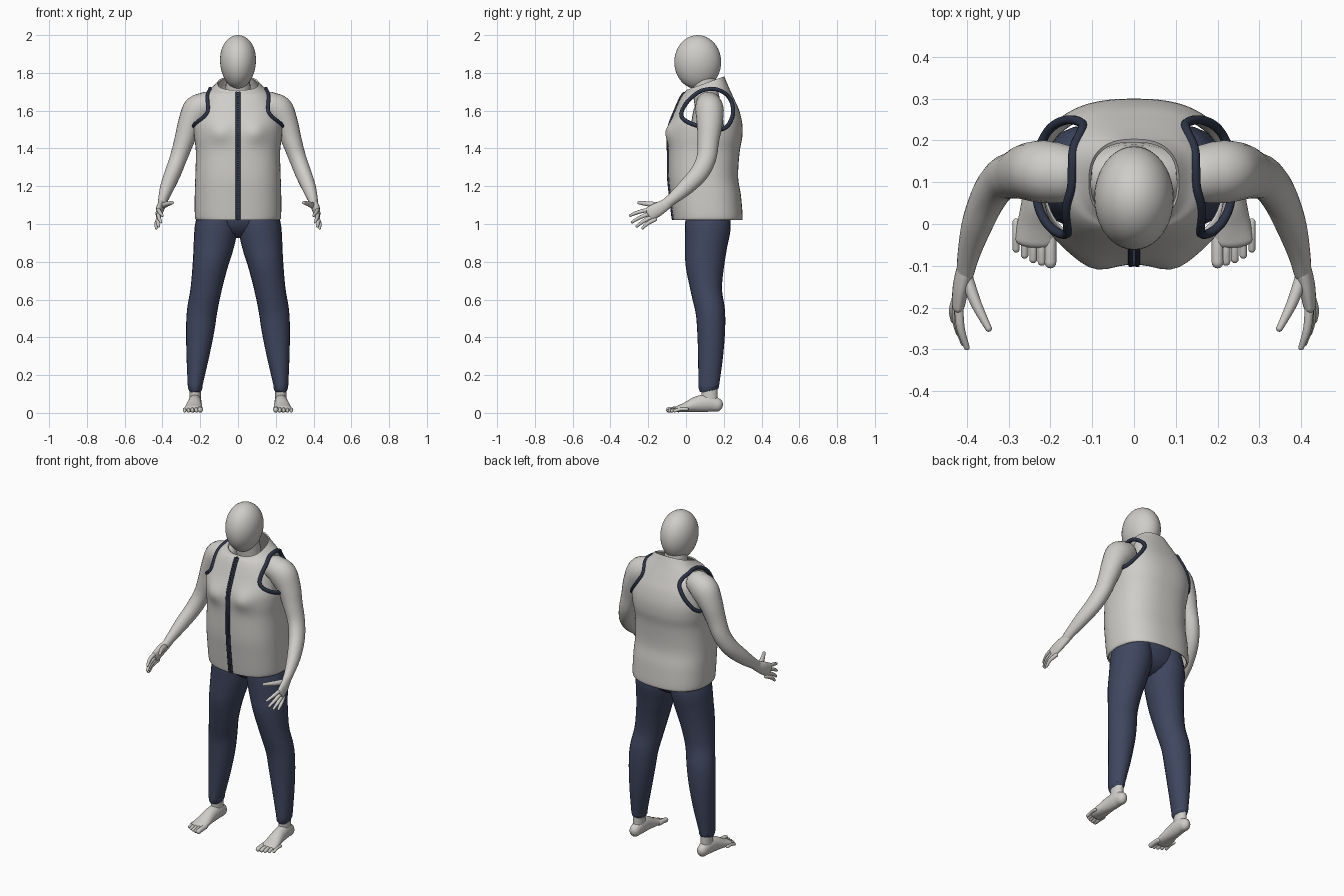
import bpy, bmesh, math
from mathutils import Vector
from mathutils.bvhtree import BVHTree

if "Cube" in bpy.data.objects:
    bpy.data.objects.remove(bpy.data.objects["Cube"], do_unlink=True)


def material(name, rgb):
    m = bpy.data.materials.new(name)
    m.use_nodes = True
    m.diffuse_color = (*rgb, 1)
    m.node_tree.nodes["Principled BSDF"].inputs["Base Color"].default_value = (*rgb, 1)
    return m


grey = material("light grey", (0.62, 0.61, 0.585))
navy = material("trouser navy", (0.05, 0.062, 0.115))
dark = material("piping navy", (0.025, 0.033, 0.06))


def smooth(rows, steps, closed=False):
    """Catmull-Rom interpolation through rows of numbers."""
    n = len(rows)
    pick = (lambda i: rows[i % n]) if closed else (lambda i: rows[max(0, min(n - 1, i))])
    out = []
    for i in range(n if closed else n - 1):
        for s in range(steps):
            t = s / steps
            out.append([0.5 * (2 * b + (c - a) * t + (2 * a - 5 * b + 4 * c - d) * t * t
                               + (3 * b - a - 3 * c + d) * t ** 3)
                        for a, b, c, d in zip(pick(i - 1), pick(i), pick(i + 1), pick(i + 2))])
    return out if closed else out + [list(rows[-1])]


def shade(ob):
    bpy.ops.object.select_all(action='DESELECT')
    ob.select_set(True)
    bpy.context.view_layer.objects.active = ob
    bpy.ops.object.shade_smooth_by_angle(angle=math.radians(50))
    return ob


def finish(name, bm, mat):
    bmesh.ops.recalc_face_normals(bm, faces=bm.faces)
    me = bpy.data.meshes.new(name)
    bm.to_mesh(me)
    bm.free()
    me.materials.append(mat)
    ob = bpy.data.objects.new(name, me)
    bpy.context.collection.objects.link(ob)
    return shade(ob)


def skin(bm, rings):
    for a, b in zip(rings, rings[1:]):
        for i in range(len(a)):
            j = (i + 1) % len(a)
            bm.faces.new((a[i], a[j], b[j], b[i]))


def tube(bm, rows, side=1, seg=24, steps=5):
    """Round-ended limb through rows of x, y, z, width radius, depth radius."""
    pts = smooth(rows, steps)
    pos = [Vector((p[0] * side, p[1], p[2])) for p in pts]
    frames = []
    for i, p in enumerate(pts):
        t = (pos[min(i + 1, len(pos) - 1)] - pos[max(i - 1, 0)]).normalized()
        frames.append((pos[i], t, p[3], p[4]))
    caps = [math.radians(a) for a in (85, 65, 45, 22)]

    def cap(f, sign):
        r = min(f[2], f[3])
        return [(f[0] + f[1] * sign * r * math.sin(a), f[1], f[2] * math.cos(a), f[3] * math.cos(a))
                for a in caps]
    frames = cap(frames[0], -1) + frames + cap(frames[-1], 1)[::-1]
    rings = []
    for c, t, ra, rb in frames:
        u = (Vector((1, 0, 0)) - t * t.x).normalized()
        v = t.cross(u)
        rings.append([bm.verts.new(c + u * ra * math.cos(a) + v * rb * math.sin(a))
                      for a in (2 * math.pi * k / seg for k in range(seg))])
    skin(bm, rings)
    bm.faces.new(rings[0])
    bm.faces.new(rings[-1])


def limb(name, mat, tubes, side=1):
    bm = bmesh.new()
    for rows in tubes:
        tube(bm, rows, side)
    return finish(name, bm, mat)


def cord(name, pts, radius, mat, cyclic=False):
    cu = bpy.data.curves.new(name, 'CURVE')
    cu.dimensions = '3D'
    cu.bevel_depth = radius
    cu.bevel_resolution = 3
    cu.use_fill_caps = True
    sp = cu.splines.new('POLY')
    sp.points.add(len(pts) - 1)
    for q, p in zip(sp.points, pts):
        q.co = (*p, 1)
    sp.use_cyclic_u = cyclic
    cu.materials.append(mat)
    ob = bpy.data.objects.new(name, cu)
    bpy.context.collection.objects.link(ob)
    bpy.ops.object.select_all(action='DESELECT')
    ob.select_set(True)
    bpy.context.view_layer.objects.active = ob
    bpy.ops.object.convert(target='MESH')
    return shade(bpy.context.view_layer.objects.active)


# Head: an egg, a little narrower at the chin
bm = bmesh.new()
bmesh.ops.create_uvsphere(bm, u_segments=40, v_segments=24, radius=1)
for v in bm.verts:
    x, y, z = v.co
    v.co = (x * 0.095 * (1 + 0.08 * z), 0.062 + y * 0.124, 1.857 + z * 0.143)
finish("head", bm, grey)

# Neck and the torso under the vest
limb("neck", grey, [[(0, .12, 1.6, .075, .07), (0, .09, 1.78, .062, .065)]])
limb("torso", grey, [[(0, .11, 1.12, .17, .11), (0, .11, 1.4, .17, .1), (0, .115, 1.58, .15, .08)]])

# Vest shell: z, half width, front y, back y, tilt of the ring
vest_rows = [(1.02, .218, -.066, .296, 0), (1.04, .228, -.07, .3, 0), (1.15, .229, -.083, .291, 0),
             (1.25, .226, -.093, .276, 0), (1.38, .223, -.094, .284, 0), (1.46, .232, -.094, .298, 0),
             (1.53, .235, -.085, .298, 0), (1.6, .218, -.058, .282, 0), (1.66, .19, -.032, .256, 0),
             (1.7, .162, -.016, .232, .1), (1.725, .13, -.005, .215, .24), (1.745, .108, 0, .203, .36)]
bm = bmesh.new()
rings = []
for z, ax, yf, yb, tilt in smooth(vest_rows, 5):
    ring, cy, ay = [], (yf + yb) / 2, (yb - yf) / 2
    for k in range(64):
        c, s = math.cos(math.tau * k / 64), math.sin(math.tau * k / 64)
        x = ax * math.copysign(abs(c) ** 0.8, c)
        y = cy + ay * math.copysign(abs(s) ** 0.8, s)
        if s < 0:  # bust
            y -= 0.024 * math.exp(-((abs(x) - .095) / .06) ** 2 - ((z - 1.485) / .055) ** 2)
        ring.append(bm.verts.new((x, y, z + tilt * (y - cy))))
    rings.append(ring)
skin(bm, rings)
bmesh.ops.recalc_face_normals(bm, faces=bm.faces)
surface = BVHTree.FromBMesh(bm)
vest = finish("vest", bm, grey)

# Armholes cut straight through both sides
armhole = smooth([(.13, 1.715), (.07, 1.7), (.01, 1.65), (-.025, 1.585), (0, 1.545), (.08, 1.515),
                  (.17, 1.5), (.22, 1.52), (.248, 1.58), (.243, 1.64), (.215, 1.685), (.17, 1.71)],
                 5, closed=True)
bm = bmesh.new()
ends = [[bm.verts.new((x, y, z)) for y, z in armhole] for x in (-.5, .5)]
skin(bm, ends)
for e in ends:
    bm.faces.new(e)
cutter = finish("armhole_cutter", bm, grey)
cutter.hide_render = True
solid = vest.modifiers.new("thickness", 'SOLIDIFY')
solid.thickness = 0.008
solid.offset = -1
cut = vest.modifiers.new("armholes", 'BOOLEAN')
cut.operation = 'DIFFERENCE'
cut.solver = 'EXACT'
cut.object = cutter
bpy.context.view_layer.objects.active = vest
for m in ("thickness", "armholes"):
    bpy.ops.object.modifier_apply(modifier=m)
bpy.data.objects.remove(cutter, do_unlink=True)
shade(vest)

# Zip down the front: two tapes with teeth between them
front = []
for i in range(60):
    hit = surface.ray_cast(Vector((0, -1, 1.024 + i * 0.0114)), Vector((0, 1, 0)))[0]
    if hit:
        front.append(hit)
for n, x in (("left", .008), ("right", -.008)):
    cord(n + "_zip_tape", [p + Vector((x, -.002, 0)) for p in front], .006, dark)
bm = bmesh.new()
for p in front:
    made = bmesh.ops.create_cube(bm, size=1)["verts"]
    for v in made:
        v.co = Vector((v.co.x * .008, v.co.y * .012, v.co.z * .006)) + p
finish("zip_teeth", bm, navy)

# Hips joining the trouser legs
limb("trouser_hips", navy, [[(0, .117, 1.04, .2, .115), (0, .117, 1.1, .2, .115)]])

for label, side in (("left", 1), ("right", -1)):
    # Armhole piping laid on the vest surface
    hits = [surface.ray_cast(Vector((side, y, z)), Vector((-side, 0, 0)))[0] for y, z in armhole]
    cord(label + "_armhole_piping", [h for h in hits if h], .011, dark, True)

    # Arm
    limb(label + "_arm", grey, [[
        (.17, .12, 1.63, .07, .07), (.215, .125, 1.6, .08, .075), (.255, .125, 1.53, .064, .068),
        (.285, .118, 1.44, .053, .057), (.315, .108, 1.35, .046, .052), (.345, .07, 1.27, .043, .049),
        (.375, 0, 1.195, .037, .042), (.395, -.07, 1.135, .027, .031),
        (.403, -.115, 1.1, .021, .027)]], side)

    # Hand: palm, four fingers and thumb
    parts = [[(.4, -.095, 1.11, .021, .027), (.413, -.145, 1.08, .02, .036), (.42, -.19, 1.055, .016, .038)]]
    tips = [(.4, -.295, 1.045), (.408, -.285, 1.01), (.42, -.26, .988), (.432, -.23, .978)]
    for i, (x, y, z) in enumerate(tips):
        base = Vector((.42, -.185 + .007 * i, 1.078 - .018 * i))
        mid = base.lerp(Vector((x, y, z)), .55) + Vector((.006, -.003, .004))
        parts.append([(*base, .011, .011), (*mid, .01, .01), (x, y, z, .007, .007)])
    parts.append([(.402, -.125, 1.095, .016, .018), (.378, -.19, 1.105, .013, .014),
                  (.348, -.25, 1.113, .008, .009)])
    limb(label + "_hand", grey, parts, side)

    # Trouser leg
    limb(label + "_trouser_leg", navy, [[
        (.11, .116, 1.06, .1, .115), (.116, .115, .98, .113, .121), (.13, .106, .88, .106, .111),
        (.148, .1, .78, .093, .102), (.17, .108, .65, .082, .083), (.19, .128, .54, .08, .078),
        (.2, .133, .44, .075, .074), (.213, .13, .3, .06, .066), (.226, .121, .16, .041, .056),
        (.226, .121, .14, .039, .055)]], side)

    # Foot: ankle, sole and five toes
    parts = [[(.227, .122, .2, .03, .045), (.227, .125, .06, .03, .042)],
             [(.226, .165, .042, .03, .036), (.227, .12, .052, .035, .046), (.23, .06, .046, .038, .042),
              (.234, 0, .03, .045, .027), (.237, -.04, .021, .048, .018)]]
    for i in range(5):
        r = .014 if i == 0 else .0105 - .0005 * i
        x, y = .2 + .0205 * i, -.092 + .002 * i * i
        parts.append([(x, y + .065, .02, r, r), (x, y + .03, .019, r, r), (x, y, r + .002, r, r)])
    limb(label + "_foot", grey, parts, side)
